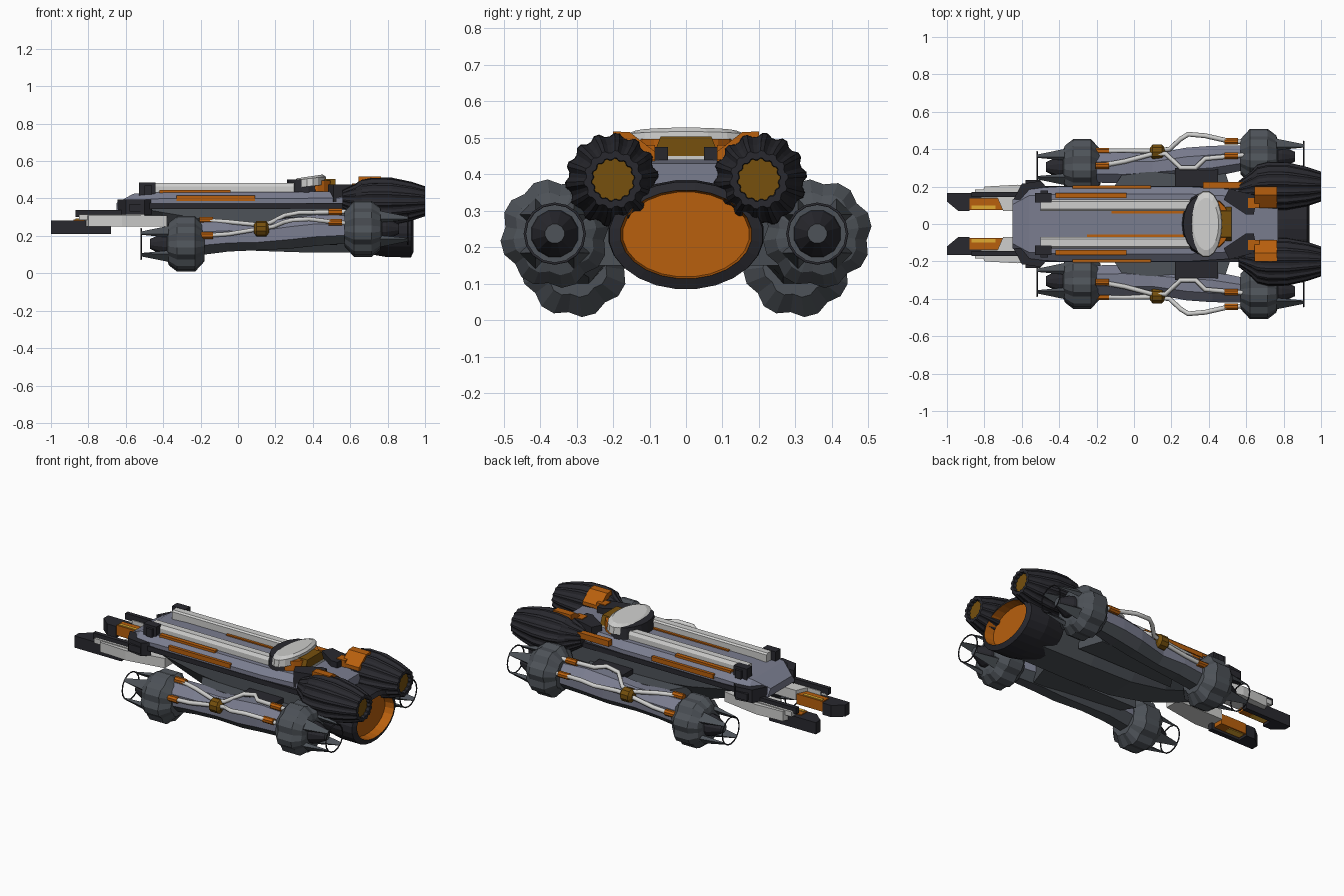
import bpy, bmesh, math

if "Cube" in bpy.data.objects:
    bpy.data.objects.remove(bpy.data.objects["Cube"])

def material(name, rgb):
    m = bpy.data.materials.new(name)
    m.diffuse_color = (*rgb, 1)
    m.use_nodes = True
    m.node_tree.nodes["Principled BSDF"].inputs["Base Color"].default_value = m.diffuse_color
    return m

DARK = material("charcoal", (0.022, 0.022, 0.028))
SLATE = material("slate grey", (0.075, 0.085, 0.098))
HULL = material("blue grey", (0.195, 0.205, 0.275))
WHITE = material("off white", (0.62, 0.62, 0.61))
ORANGE = material("orange", (0.48, 0.115, 0.004))
BROWN = material("amber brown", (0.18, 0.08, 0.004))
YELLOW = material("yellow", (0.75, 0.40, 0.03))

def finish(name, bm, mats, under=None):
    """Make the object; faces looking down take the last material when under is set."""
    bmesh.ops.recalc_face_normals(bm, faces=bm.faces)
    if under:
        mats = mats + [under]
        for f in bm.faces:
            if f.normal.z < -0.5:
                f.material_index = len(mats) - 1
    me = bpy.data.meshes.new(name)
    bm.to_mesh(me)
    bm.free()
    for m in mats:
        me.materials.append(m)
    ob = bpy.data.objects.new(name, me)
    bpy.context.collection.objects.link(ob)
    return ob

def skin(name, rings, mat, end_mat=None, end_from=None, under=None):
    """Join rings of points; segments from end_from and the last cap use end_mat."""
    bm = bmesh.new()
    vs = [[bm.verts.new(p) for p in r] for r in rings]
    n = len(vs[0])
    for k in range(len(vs) - 1):
        for i in range(n):
            j = (i + 1) % n
            f = bm.faces.new((vs[k][i], vs[k][j], vs[k + 1][j], vs[k + 1][i]))
            f.material_index = int(end_from is not None and k >= end_from)
    bm.faces.new(vs[0])
    bm.faces.new(vs[-1]).material_index = int(end_mat is not None)
    return finish(name, bm, [mat] + ([end_mat] if end_mat else []), under)

def loft(name, secs, n, mat, pattern=(1,), **kw):
    """Sections (x, y, z, ry, rz) along x; pattern scales the radius round the ring."""
    rings = []
    for x, y, z, ry, rz in secs:
        ring = []
        for i in range(n):
            a, m = 2 * math.pi * (i + 0.5) / n, pattern[i % len(pattern)]
            ring.append((x, y + ry * m * math.cos(a), z + rz * m * math.sin(a)))
        rings.append(ring)
    return skin(name, rings, mat, **kw)

def prism(name, pts, z0, z1, mat, s=1):
    """Plan outline (x, y) extruded from z0 to z1; s mirrors y."""
    return skin(name, [[(x, s * y, z) for x, y in pts] for z in (z0, z1)], mat)

def bar(name, pts, x0, x1, mat, s=1):
    """Cross-section (y, z) extruded from x0 to x1; s mirrors y."""
    return skin(name, [[(x, s * y, z) for y, z in pts] for x in (x0, x1)], mat)

def box(name, x0, x1, y0, y1, z0, z1, mat, s=1):
    return prism(name, [(x0, y0), (x1, y0), (x1, y1), (x0, y1)], z0, z1, mat, s)

def disc(name, x, rx, ry, z0, z1, mat, top=1.0, tilt=0.0, n=18):
    rings = []
    for z, k in ((z0, 1), (z1, top)):
        rings.append([(x + rx * k * math.cos(a), ry * k * math.sin(a), z + tilt * math.cos(a))
                      for a in (2 * math.pi * i / n for i in range(n))])
    return skin(name, rings, mat)

def pipe(name, pts, r, mat, s=1, cyclic=False):
    cu = bpy.data.curves.new(name, 'CURVE')
    cu.dimensions = '3D'
    cu.bevel_depth, cu.bevel_resolution = r, 1
    sp = cu.splines.new('POLY')
    sp.points.add(len(pts) - 1)
    for p, (x, y, z) in zip(sp.points, pts):
        p.co = (x, s * y, z, 1)
    sp.use_cyclic_u = cyclic
    cu.materials.append(mat)
    bpy.context.collection.objects.link(bpy.data.objects.new(name, cu))

# Main hull: upper deck and tapering belly
def mirrored(x, half):
    return [(x, y, z) for y, z in half] + [(x, -y, z) for y, z in reversed(half)]

skin("upper_hull", [mirrored(x, [(w * .8, zt), (w, zt - .035), (w, zb)]) for x, w, zt, zb in
     [(-.65, .13, .375, .33), (-.56, .19, .425, .35), (-.4, .2, .435, .36), (.3, .2, .435, .36),
      (.62, .18, .44, .36), (.77, .12, .43, .36)]], HULL)
skin("lower_hull", [mirrored(x, [(w, .365), (w, (.36 + zb) / 2 + .02), (w * .5, zb)]) for x, w, zb in
     [(-.62, .11, .325), (-.4, .165, .25), (-.15, .18, .165), (.1, .19, .12), (.4, .2, .11), (.74, .19, .11)]], SLATE)

# Main engine
loft("main_engine", [(.66, 0, .235, .18, .125), (.74, 0, .235, .2, .14), (.8, 0, .235, .215, .15),
     (.925, 0, .232, .212, .148), (.938, 0, .235, .181, .122), (.88, 0, .235, .174, .117)],
     24, DARK, end_mat=ORANGE, end_from=4)

# Cockpit dome, its dark front and orange rear trim
disc("cockpit_base", .36, .105, .165, .42, .502, DARK, .92)
disc("cockpit_rear_trim", .405, .112, .14, .425, .497, ORANGE, .97)
disc("cockpit_dome", .385, .088, .18, .465, .507, WHITE, .97, .01)
disc("cockpit_roof", .385, .085, .175, .506, .518, WHITE, .8, .01)
bar("cockpit_rear_window", [(-.09, .45), (.09, .45), (.07, .503), (-.07, .503)], .44, .522, BROWN)
box("cockpit_rear_sill", .42, .525, -.09, .09, .437, .45, WHITE)
box("side_stripe", .37, .64, .19, .225, .405, .44, ORANGE)

for s, side in ((1, "left"), (-1, "right")):
    # Upper engine with ridged casing
    loft(side + "_upper_engine", [(.56, s * .18, .395, .05, .05), (.63, s * .195, .39, .09, .09),
         (.66, s * .2, .387, .117, .117), (.72, s * .203, .385, .129, .129), (.82, s * .203, .385, .127, .127),
         (.93, s * .2, .385, .104, .104), (1, s * .2, .385, .08, .08), (1, s * .2, .385, .06, .06),
         (.98, s * .2, .385, .058, .058)], 56, DARK, (1, 1, .92, .92), end_mat=BROWN)
    prism(side + "_engine_strut", [(.48, .13), (.51, .19), (.66, .15), (.64, .05), (.6, .05)], .38, .475, DARK, s)
    box(side + "_engine_clamp", .61, .67, .085, .14, .42, .48, ORANGE, s)
    bar(side + "_engine_plate", [(.085, .44), (.085, .462), (.155, .516), (.2, .517), (.2, .44)], .645, .765, ORANGE, s)

    # Deck rails and caps
    bar(side + "_deck_rail", [(.07, .43), (.07, .475), (.08, .483), (.12, .483), (.132, .465), (.132, .43)],
        -.5, .3, WHITE, s)
    box(side + "_rail_cap", -.53, -.44, .115, .165, .40, .485, DARK, s)
    box(side + "_rail_bracket", -.5, -.46, .1, .18, .42, .47, DARK, s)
    box(side + "_inner_stripe", -.25 if s < 0 else -.12, .27, .055, .07, .43, .442, ORANGE, s)
    box(side + "_deck_stripe", -.42, -.04, .14, .165, .425, .445, ORANGE, s)
    box(side + "_upper_side_panel", -.33, .09, .19, .207, .387, .415, ORANGE, s)
    box(side + "_hull_seam", -.58, .6, .18, .204, .345, .375, DARK, s)
    prism(side + "_nose_cheek", [(-.645, .13), (-.6, .215), (-.5, .23), (-.46, .19), (-.5, .13)], .315, .395, DARK, s)
    box(side + "_cheek_fin", -.58, -.5, .2, .235, .33, .37, DARK, s)

    # Nose prongs
    prism(side + "_prong_tip", [(-1, .165), (-.88, .165), (-.88, .07), (-.94, .07), (-1, .12)], .21, .282, DARK, s)
    box(side + "_prong_wall", -.88, -.68, .135, .165, .21, .282, DARK, s)
    box(side + "_prong_core", -.88, -.7, .075, .135, .225, .288, ORANGE, s)
    box(side + "_prong_light_top", -.87, -.74, .08, .1, .287, .293, YELLOW, s)
    box(side + "_prong_light_bottom", -.87, -.77, .085, .125, .221, .226, YELLOW, s)
    prism(side + "_prong_cover", [(-.82, .14), (-.8, .2), (-.62, .21), (-.38, .17), (-.38, .07), (-.7, .07), (-.73, .14)],
          .25, .31, WHITE, s)
    box(side + "_prong_bar", -.87, -.6, .145, .17, .3, .338, DARK, s)
    box(side + "_prong_rod", -.85, -.5, .15, .185, .285, .315, WHITE, s)

    # Nacelle: front and rear pods with cages
    for end, cx, d, cy, cz in (("front", -.28, -1, .305, .157), ("rear", .67, 1, .36, .237)):
        tag = f"{side}_{end}"
        loft(tag + "_pod", [(cx + d * t, s * cy, cz, r, r) for t, r in
             ((-.1, .095), (-.05, .15), (.045, .15), (.09, .115), (.1, .085))], 24, SLATE, (1, 1, .91))
        loft(tag + "_pod_cone", [(cx + d * t, s * cy, cz, r, r) for t, r in
             ((.08, .07), (.12, .062), (.19, .027))], 12, DARK, end_mat=SLATE)
        tip = .238
        for k in range(4):
            a = math.pi / 4 + k * math.pi / 2
            c, q = math.cos(a), math.sin(a)
            rings = []
            for t, r, w, h in ((.06, .11, .035, .03), (tip, .084, .01, .005)):
                rings.append([(cx + d * t, s * cy + c * (r + i) - q * j, cz + q * (r + i) + c * j)
                              for i, j in ((-h, -w), (0, -w), (0, w), (-h, w))])
            skin(f"{tag}_cage_fin_{k + 1}", rings, SLATE)
        pipe(tag + "_cage_ring", [(cx + d * tip, cy + .082 * math.cos(i * math.pi / 8),
             cz + .082 * math.sin(i * math.pi / 8)) for i in range(16)], .004, DARK, s, True)

    # Nacelle beam and its joints to the hull
    loft(side + "_nacelle_beam", [(-.2, s * .3, .185, .085, .095), (-.05, s * .3, .195, .09, .085),
         (.1, s * .305, .195, .075, .078), (.28, s * .325, .215, .09, .09), (.42, s * .335, .23, .09, .09),
         (.6, s * .355, .235, .07, .08)], 8, HULL, under=SLATE)
    prism(side + "_beam_joint", [(-.14, .15), (-.06, .27), (.48, .3), (.53, .15)], .15, .27, SLATE, s)
    box(side + "_beam_pad", .22, .45, .2, .3, .27, .3, DARK, s)

    # Pipes, couplings and valve
    pipe(side + "_inner_pipe", [(-.19, .31, .285), (-.05, .335, .275), (.1, .375, .26), (.17, .375, .27), (.25, .3, .31),
         (.33, .3, .325), (.38, .35, .325), (.6, .37, .33)], .013, WHITE, s)
    pipe(side + "_outer_pipe", [(-.2, .39, .2), (-.05, .392, .21), (.1, .39, .235), (.19, .4, .25), (.25, .455, .275),
         (.29, .48, .285), (.38, .472, .29), (.5, .445, .275), (.62, .435, .265)], .013, WHITE, s)
    for nm, x, y, z in (("a", -.17, .312, .283), ("b", -.17, .39, .202), ("c", .52, .365, .328), ("d", .52, .442, .273)):
        loft(f"{side}_coupling_{nm}", [(x - .035, s * y, z, .019, .019), (x + .035, s * y, z, .019, .019)], 8, ORANGE)
    loft(side + "_valve", [(x, s * .385, .238, r, r) for x, r in
         ((.085, .022), (.1, .042), (.15, .042), (.165, .022))], 10, BROWN)
